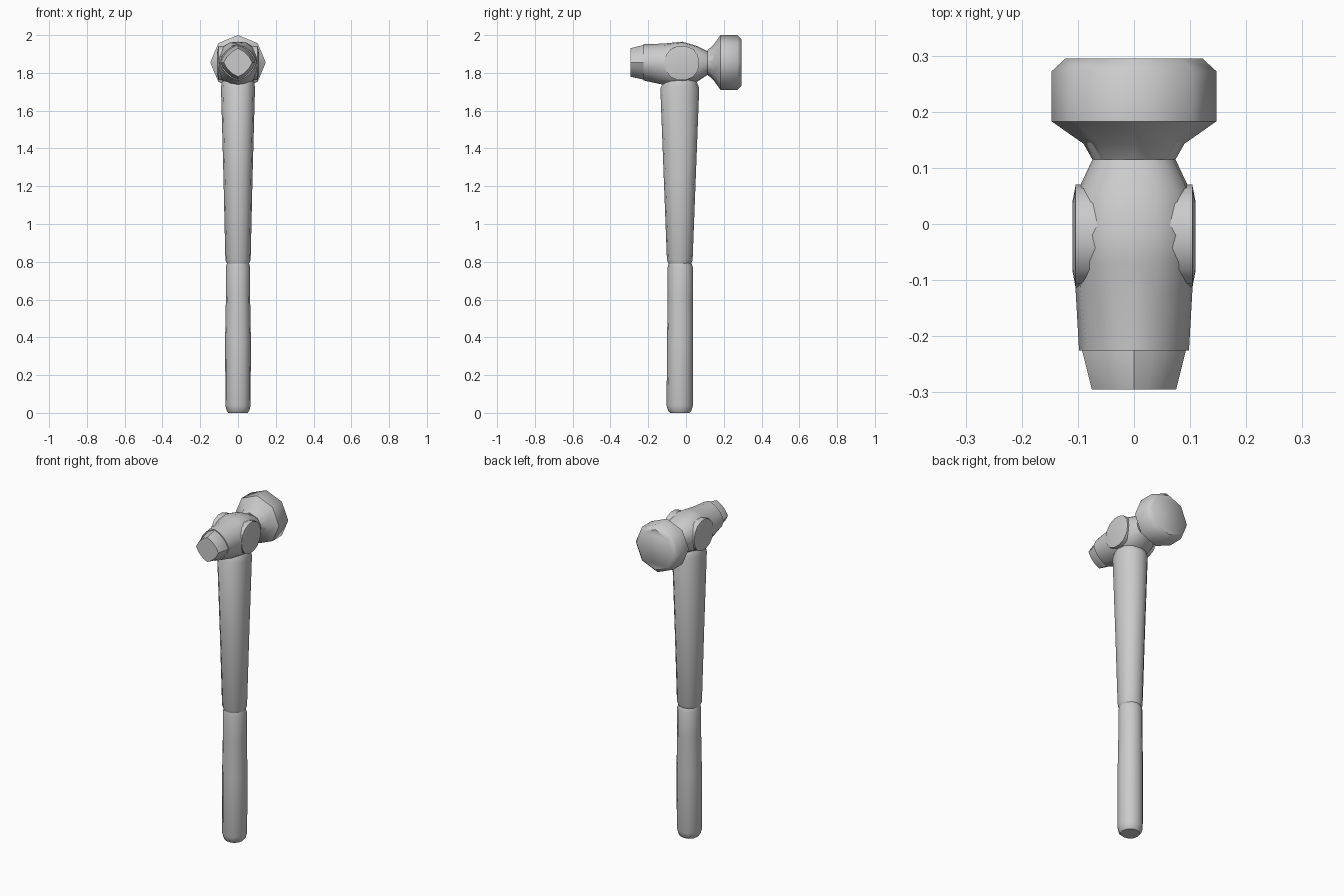
import bpy, bmesh, math

if "Cube" in bpy.data.objects:
    bpy.data.objects.remove(bpy.data.objects["Cube"])


def ring(n, ra, rb, power, offset=0.0):
    """Closed superellipse section; power 2 is an ellipse, lower is a diamond, higher is boxy."""
    pts = []
    for i in range(n):
        t = 2 * math.pi * (i + offset) / n
        c, s = math.cos(t), math.sin(t)
        k = (abs(c) ** power + abs(s) ** power) ** (-1 / power)
        pts.append((ra * c * k, rb * s * k))
    return pts


def loft(name, loops, angle=40):
    """Skin a list of point loops and cap both ends."""
    bm = bmesh.new()
    rows = [[bm.verts.new(p) for p in loop] for loop in loops]
    n = len(rows[0])
    for a, b in zip(rows, rows[1:]):
        for i in range(n):
            j = (i + 1) % n
            bm.faces.new((a[i], a[j], b[j], b[i]))
    bm.faces.new(rows[0][::-1])
    bm.faces.new(rows[-1])
    bmesh.ops.recalc_face_normals(bm, faces=bm.faces)
    mesh = bpy.data.meshes.new(name)
    bm.to_mesh(mesh)
    bm.free()
    ob = bpy.data.objects.new(name, mesh)
    bpy.context.collection.objects.link(ob)
    bpy.ops.object.select_all(action='DESELECT')
    ob.select_set(True)
    bpy.context.view_layer.objects.active = ob
    bpy.ops.object.shade_smooth_by_angle(angle=math.radians(angle))
    return ob


def upright(name, sections, n=12, power=2.2):
    """Sections along z: (z, y centre, x radius, y radius)."""
    return loft(name, [[(x, cy + y, z) for x, y in ring(n, rx, ry, power)]
                       for z, cy, rx, ry in sections])


def lengthwise(name, sections, n, angle=40):
    """Sections along y: (y, z centre, x radius, z radius, power)."""
    return loft(name, [[(x, y, cz + z) for x, z in ring(n, rx, rz, p)]
                       for y, cz, rx, rz, p in sections], angle)


# Lower grip, rounded at the butt
upright("grip", [
    (0.0, -0.033, 0.052, 0.052),
    (0.012, -0.033, 0.060, 0.062),
    (0.04, -0.033, 0.067, 0.070),
    (0.40, -0.031, 0.068, 0.069),
    (0.62, -0.030, 0.064, 0.067),
    (0.77, -0.030, 0.064, 0.067),
    (0.795, -0.032, 0.058, 0.060),
])

# Upper shaft, widening toward the head
upright("shaft", [
    (0.785, -0.033, 0.056, 0.058),
    (0.81, -0.033, 0.067, 0.068),
    (1.25, -0.033, 0.077, 0.085),
    (1.72, -0.033, 0.090, 0.103),
    (1.75, -0.030, 0.086, 0.088),
    (1.80, -0.030, 0.070, 0.070),
])

# Head body: neck, eye and start of the peen
lengthwise("head_body", [
    (-0.225, 1.856, 0.098, 0.096, 1.5),
    (-0.12, 1.846, 0.104, 0.109, 1.9),
    (-0.07, 1.846, 0.106, 0.114, 2.4),
    (-0.02, 1.848, 0.108, 0.117, 2.6),
    (0.06, 1.848, 0.100, 0.094, 2.4),
    (0.115, 1.852, 0.074, 0.062, 2.0),
    (0.145, 1.855, 0.088, 0.080, 2.0),
], 16)

# Blunt diamond-shaped peen tip
lengthwise("peen_tip", [
    (-0.295, 1.855, 0.075, 0.075, 1.35),
    (-0.215, 1.856, 0.095, 0.094, 1.45),
    (-0.19, 1.856, 0.085, 0.085, 1.5),
], 16)

# Flat cheeks on both sides of the eye
cheek = [(-0.110, 0.060), (-0.104, 0.092), (0.104, 0.092), (0.110, 0.060)]
loft("eye_cheeks", [[(x, -0.022 + y, 1.852 + z) for y, z in ring(14, r, r, 2.2)]
                    for x, r in cheek], 50)

# Eight-sided striking face
lengthwise("striking_face", [
    (0.115, 1.855, 0.074, 0.066, 2.0),
    (0.143, 1.855, 0.090, 0.090, 2.0),
    (0.183, 1.855, 0.147, 0.145, 2.0),
    (0.272, 1.855, 0.147, 0.145, 2.0),
    (0.295, 1.855, 0.122, 0.122, 2.0),
], 8, 46)
